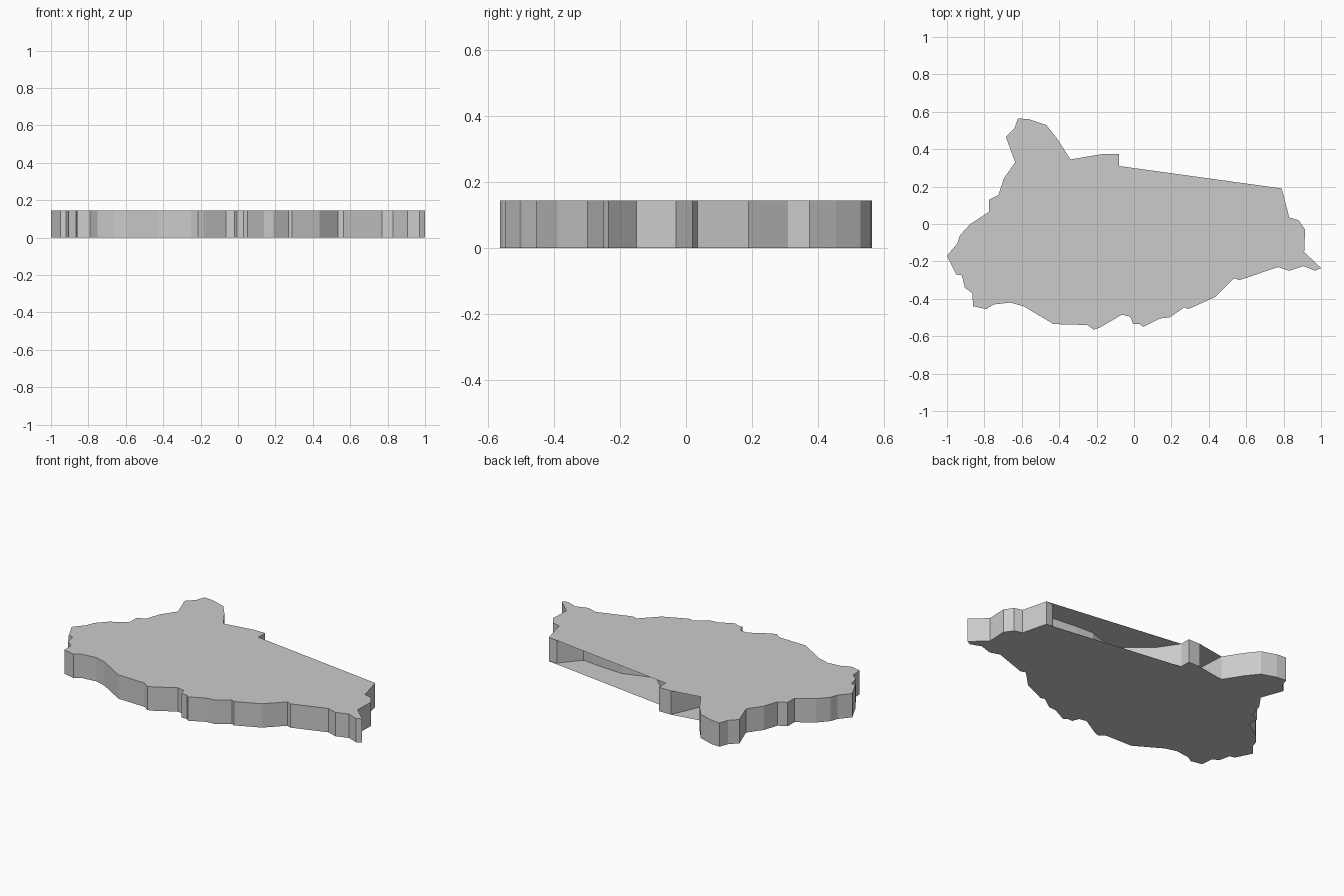
import bpy, bmesh

HEIGHT = 0.145

# Coast of the flat caps, split where the side wall dips in under the caps
north = [(-.08, .375), (-.08, .31)]
east_south = [
    (.79, .19), (.83, .035), (.88, .02), (.915, -.03), (.91, -.15), (1, -.235),
    (.97, -.25), (.905, -.225), (.83, -.25), (.77, -.23), (.565, -.30),
    (.535, -.29), (.435, -.39), (.29, -.455), (.27, -.445), (.19, -.50),
    (.14, -.505), (.05, -.55), (.03, -.535), (-.005, -.535), (-.02, -.495),
    (-.065, -.485), (-.185, -.555), (-.215, -.565), (-.25, -.54), (-.43, -.535)]
west = [
    (-.59, -.44), (-.66, -.42), (-.75, -.43), (-.79, -.455), (-.86, -.44),
    (-.865, -.37), (-.905, -.34), (-.92, -.275), (-.95, -.27), (-1, -.17),
    (-.945, -.105), (-.93, -.06), (-.875, 0), (-.775, .065), (-.775, .13),
    (-.725, .155), (-.695, .245), (-.635, .33), (-.685, .465), (-.64, .51),
    (-.62, .565), (-.56, .56), (-.47, .53), (-.41, .455), (-.34, .345)]

# Recessed coves: only the side wall follows them
long_cove = [(0, .19), (.09, .115), (.18, .03), (.37, .09), (.49, .085),
             (.64, .07), (.74, .185)]
small_cove = [(-.33, .16), (-.24, .195)]

bm = bmesh.new()


def column(points):
    """Pairs of bottom and top vertices above each outline point."""
    return [(bm.verts.new((x, y, 0)), bm.verts.new((x, y, HEIGHT))) for x, y in points]


tip = column([(-.16, .375)])
a, b, c = column(north), column(east_south), column(west)
bay, notch = column(long_cove), column(small_cove)

# Clockwise outlines: plain for the caps, with coves for the wall
cap = tip + a + b + c
wall = tip + a + bay + b + c + notch

bm.faces.new([p[0] for p in cap])
bm.faces.new([p[1] for p in reversed(cap)])
for p, q in zip(wall, wall[1:] + wall[:1]):
    bm.faces.new((p[0], p[1], q[1], q[0]))

mesh = bpy.data.meshes.new("map_slab")
bm.to_mesh(mesh)
bm.free()
bpy.context.collection.objects.link(bpy.data.objects.new("map_slab", mesh))
